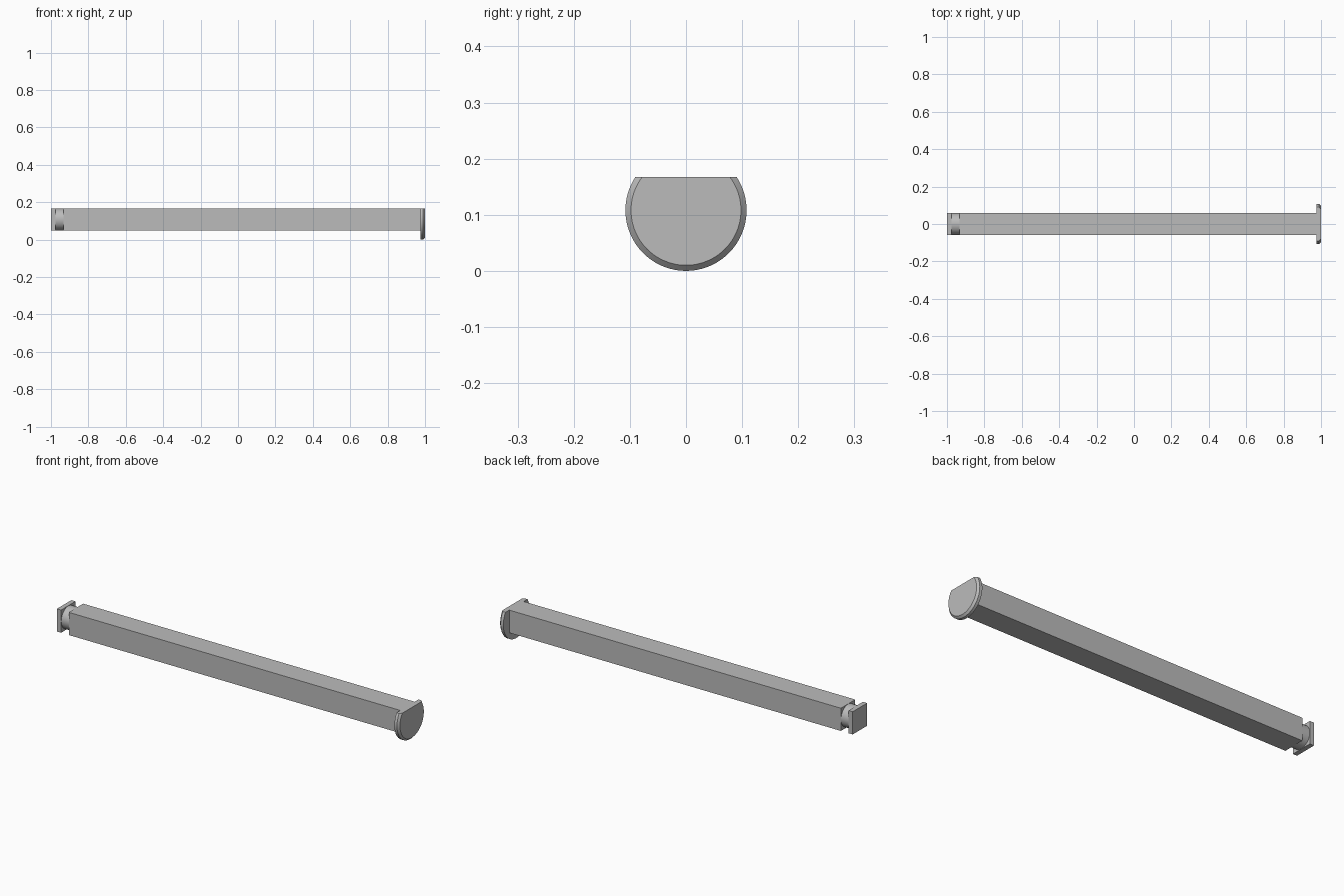
import bpy, bmesh, math
from mathutils import Vector

cube = bpy.data.objects.get("Cube")
if cube:
    bpy.data.objects.remove(cube, do_unlink=True)

AXIS_Z = 0.108      # height of the pin's long axis
HALF = 0.059        # half width of the square shank
TOP = AXIS_Z + HALF

steel = bpy.data.materials.new("plain grey steel")
steel.use_nodes = True
GREY = (0.5, 0.5, 0.5, 1)
steel.diffuse_color = GREY
steel.node_tree.nodes["Principled BSDF"].inputs["Base Color"].default_value = GREY


def finish(name, bm):
    """Turn a bmesh into a named object with sharp edges kept."""
    bmesh.ops.recalc_face_normals(bm, faces=bm.faces)
    mesh = bpy.data.meshes.new(name)
    bm.to_mesh(mesh)
    bm.free()
    mesh.materials.append(steel)
    obj = bpy.data.objects.new(name, mesh)
    bpy.context.collection.objects.link(obj)
    bpy.ops.object.select_all(action='DESELECT')
    obj.select_set(True)
    bpy.context.view_layer.objects.active = obj
    bpy.ops.object.shade_smooth_by_angle(angle=math.radians(30))
    return obj


def square_bar(name, x0, x1):
    bm = bmesh.new()
    bmesh.ops.create_cube(bm, size=1)
    bmesh.ops.scale(bm, vec=(x1 - x0, 2 * HALF, 2 * HALF), verts=bm.verts)
    bmesh.ops.translate(bm, vec=((x0 + x1) / 2, 0, AXIS_Z), verts=bm.verts)
    return finish(name, bm)


def turned(name, profile, sides=96, cut_z=None):
    """Solid turned about the long axis from (x, radius) pairs."""
    bm = bmesh.new()
    rings = []
    for x, r in profile:
        angles = [2 * math.pi * i / sides for i in range(sides)]
        rings.append([bm.verts.new((x, r * math.cos(a), AXIS_Z + r * math.sin(a)))
                      for a in angles])
    for a, b in zip(rings, rings[1:]):
        for i in range(sides):
            j = (i + 1) % sides
            bm.faces.new((a[i], a[j], b[j], b[i]))
    bm.faces.new(rings[0])
    bm.faces.new(rings[-1])
    if cut_z is not None:
        geom = bm.verts[:] + bm.edges[:] + bm.faces[:]
        cut = bmesh.ops.bisect_plane(bm, geom=geom, plane_co=Vector((0, 0, cut_z)),
                                     plane_no=Vector((0, 0, 1)), clear_outer=True)
        edges = [e for e in cut["geom_cut"] if isinstance(e, bmesh.types.BMEdge)]
        bmesh.ops.contextual_create(bm, geom=edges)
    return finish(name, bm)


# Square shank, with a round retaining groove near its free end
square_bar("shank", -0.932, 0.976)
turned("groove_neck", [(-0.977, HALF - 0.001), (-0.931, HALF - 0.001)])
square_bar("end_plate", -1.0, -0.976)

# Round chamfered head with a flat level with the shank's top
turned("head", [(0.975, 0.108), (0.99, 0.108), (1.0, 0.098)], cut_z=TOP)
